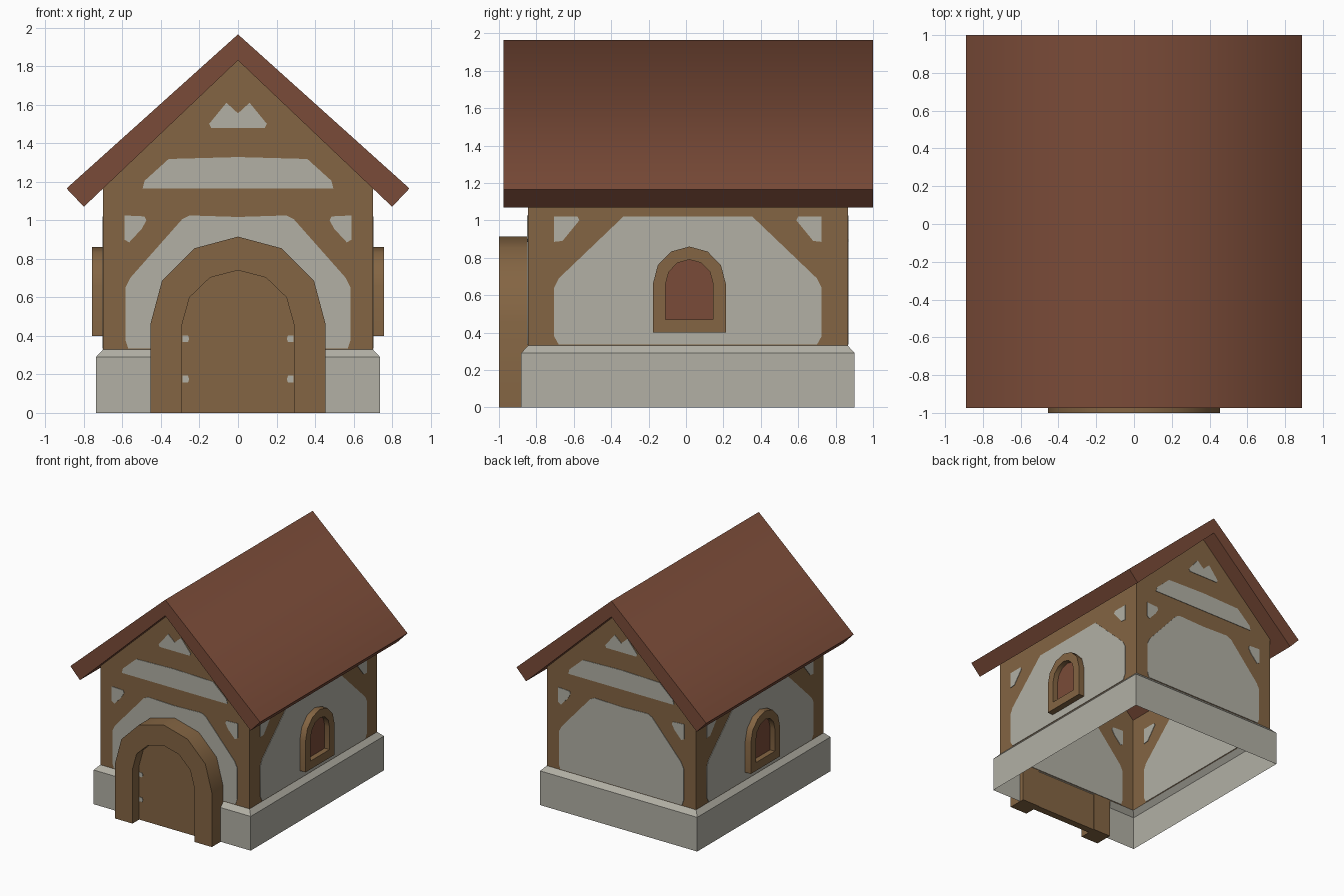
import bpy, bmesh, math

if "Cube" in bpy.data.objects:
    bpy.data.objects.remove(bpy.data.objects["Cube"])


def material(name, r, g, b):
    m = bpy.data.materials.new(name)
    m.diffuse_color = [((c / 255 + 0.055) / 1.055) ** 2.4 for c in (r, g, b)] + [1]
    m.use_nodes = True
    m.node_tree.nodes["Principled BSDF"].inputs["Base Color"].default_value = m.diffuse_color
    return m


STONE = material("pale plaster", 178, 176, 165)
WOOD = material("timber brown", 132, 101, 67)
ROOF = material("roof red", 122, 75, 56)


def finish(name, bm, mat, angle=50):
    bmesh.ops.recalc_face_normals(bm, faces=bm.faces)
    me = bpy.data.meshes.new(name)
    bm.to_mesh(me)
    bm.free()
    me.materials.append(mat)
    me.shade_smooth()
    me.set_sharp_from_angle(angle=math.radians(angle))
    ob = bpy.data.objects.new(name, me)
    bpy.context.collection.objects.link(ob)
    return ob


def place(axis, u, v, d):
    return (u, d, v) if axis == "y" else (d, u, v)


def prism(name, pts, axis, d0, d1, mat, angle=50):
    """Extrude a (u, z) profile along x or y."""
    bm = bmesh.new()
    a, b = ([bm.verts.new(place(axis, u, v, d)) for u, v in pts] for d in (d0, d1))
    bm.faces.new(a)
    bm.faces.new(b)
    n = len(pts)
    for i in range(n):
        j = (i + 1) % n
        bm.faces.new((a[i], a[j], b[j], b[i]))
    return finish(name, bm, mat, angle)


def arch(c, half, bottom, spring, rise):
    arc = [(c + half * math.cos(math.pi * i / 6), spring + rise * math.sin(math.pi * i / 6))
           for i in range(7)]
    return [(c + half, bottom)] + arc + [(c - half, bottom)]


def frame(name, outer, inner, axis, d0, d1, mat, closed):
    """Raised surround between two arches."""
    bm = bmesh.new()
    rings = [[bm.verts.new(place(axis, u, v, d)) for u, v in p]
             for p, d in ((outer, d0), (outer, d1), (inner, d1), (inner, d0))]
    n = len(outer)
    for i in range(n if closed else n - 1):
        j = (i + 1) % n
        for k in range(4):
            a, b = rings[k], rings[(k + 1) % 4]
            bm.faces.new((a[i], a[j], b[j], b[i]))
    if not closed:
        for e in (0, n - 1):
            bm.faces.new([r[e] for r in rings])
    return finish(name, bm, mat)


def mirrored(half_pts):
    return half_pts + [(-u, v) for u, v in reversed(half_pts) if u != 0]


X, Y0, Y1 = 0.70, -0.845, 0.865
YC = (Y0 + Y1) / 2
EAVE, APEX = 1.165, 1.83

# Stone base: open shell with a sloped top lip
bm = bmesh.new()
levels = []
for o, z in ((0.037, 0), (0.037, 0.29), (0, 0.33)):
    levels.append([bm.verts.new(p) for p in ((-X - o, Y0 - o, z), (X + o, Y0 - o, z),
                                             (X + o, Y1 + o, z), (-X - o, Y1 + o, z))])
for lo, hi in zip(levels, levels[1:]):
    for i in range(4):
        j = (i + 1) % 4
        bm.faces.new((lo[i], lo[j], hi[j], hi[i]))
finish("stone_base", bm, STONE, 30)

# Timber walls: two gables joined by two side walls
bm = bmesh.new()
gable = [(-X, 0.33), (X, 0.33), (X, EAVE), (0, APEX), (-X, EAVE)]
f, b = ([bm.verts.new((u, y, v)) for u, v in gable] for y in (Y0, Y1))
bm.faces.new(f)
bm.faces.new(b)
for i, j in ((1, 2), (4, 0)):
    bm.faces.new((f[i], f[j], b[j], b[i]))
finish("timber_walls", bm, WOOD, 30)

# Plaster panels between the timbers, as thin plates through the walls
T = 0.004
main_gable = mirrored([(0.57, 0.335), (0.585, 0.38), (0.585, 0.65), (0.56, 0.70),
                       (0.29, 1.005), (0.25, 1.025), (0.0, 1.017)])
strip = mirrored([(0.495, 1.165), (0.485, 1.205), (0.36, 1.318), (0, 1.328)])
peak = mirrored([(0.14, 1.48), (0.15, 1.50), (0.06, 1.61), (0, 1.555)])
corner = [(0.59, 1.025), (0.485, 1.02), (0.475, 1.0), (0.50, 0.955), (0.565, 0.885), (0.59, 0.90)]
for side, y in (("front", Y0), ("back", Y1)):
    for part, pts in (("lower", main_gable), ("middle", strip), ("peak", peak),
                      ("corner_right", corner),
                      ("corner_left", [(-u, v) for u, v in corner])):
        prism(f"{side}_plaster_{part}", pts, "y", y - T, y + T, STONE, 30)

main_side = [(YC + u, v) for u, v in mirrored(
    [(0.69, 0.335), (0.715, 0.38), (0.715, 0.64), (0.69, 0.69), (0.345, 1.02)])]
side_corner = [(0.715, 1.02), (0.59, 1.02), (0.58, 1.0), (0.67, 0.89), (0.715, 0.885)]
YW = 0.018
for side, s in (("right", 1), ("left", -1)):
    prism(f"{side}_plaster_lower", main_side, "x", s * (X - T), s * (X + T), STONE, 30)
    for end, m in (("back", 1), ("front", -1)):
        prism(f"{side}_plaster_corner_{end}", [(YC + m * u, v) for u, v in side_corner],
              "x", s * (X - T), s * (X + T), STONE, 30)
    # Arched window
    inner = arch(YW, 0.127, 0.47, 0.66, 0.13)
    frame(f"{side}_window_frame", arch(YW, 0.195, 0.40, 0.66, 0.20), inner,
          "x", s * X, s * 0.757, WOOD, True)
    prism(f"{side}_window_pane", inner, "x", s * X, s * 0.712, ROOF)

# Arched doorway with door and hinge plates
door = arch(0, 0.29, 0, 0.46, 0.28)
frame("door_frame", arch(0, 0.455, 0, 0.46, 0.455), door, "y", Y0, -1.0, WOOD, False)
prism("door", door, "y", -0.85, -0.91, WOOD)
for s in (-1, 1):
    for z in (0.175, 0.385):
        prism("door_hinge", [(s * 0.289, z - 0.018), (s * 0.26, z - 0.018), (s * 0.253, z),
                             (s * 0.26, z + 0.018), (s * 0.289, z + 0.018)],
              "y", -0.909, -0.914, STONE, 30)

# Roof: thick chevron, shaded smoothly over the ridge
prism("roof", [(0, 1.965), (0.89, 1.165), (0.80, 1.07), (0, APEX), (-0.80, 1.07), (-0.89, 1.165)],
      "y", -0.975, 1.0, ROOF, 87)
